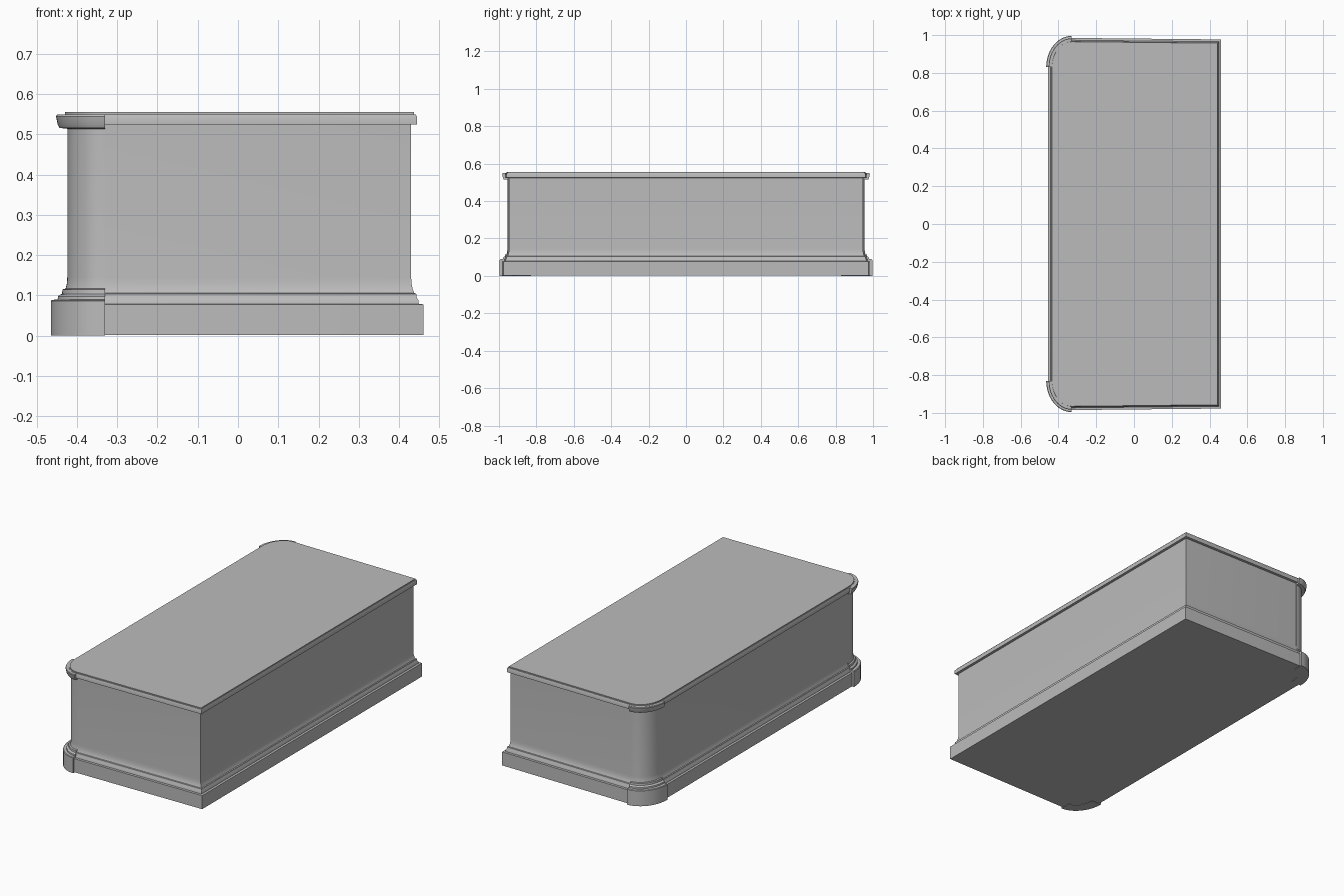
import bpy, bmesh, math

if "Cube" in bpy.data.objects:
    bpy.data.objects.remove(bpy.data.objects["Cube"])

stone = bpy.data.materials.new("grey stone")
stone.diffuse_color = (0.5, 0.5, 0.5, 1)
stone.use_nodes = True
stone.node_tree.nodes["Principled BSDF"].inputs["Base Color"].default_value = stone.diffuse_color

CX, CY = -0.33, 0.83          # centre of the rounded corners
RX, RY = 0.093, 0.124         # corner radii at wall level
STEPS = 12


def arc(sy, d, z):
    """Quarter ellipse from the end wall to the left wall, grown by d."""
    pts = []
    for i in range(STEPS + 1):
        a = math.pi / 2 * (1 + i / STEPS)
        pts.append((CX + (RX + d) * math.cos(a), sy * (CY + (RY + d) * math.sin(a)), z))
    return pts


def footprint(d, z):
    """Slab outline: square on the right, rounded on the left."""
    right = 0.43 + d
    return ([(right, 0.946 + d, z)] + arc(1, d, z)
            + arc(-1, d, z)[::-1] + [(right, -0.946 - d, z)])


def loft(name, rings, close_profile=False):
    """Skin a stack of rings; open rings with a closed profile get end faces."""
    bm = bmesh.new()
    rows = [[bm.verts.new(p) for p in ring] for ring in rings]
    n, m = len(rows[0]), len(rows)
    for j in range(m if close_profile else m - 1):
        a, b = rows[j], rows[(j + 1) % m]
        for i in range(n - 1 if close_profile else n):
            k = (i + 1) % n
            bm.faces.new((a[i], a[k], b[k], b[i]))
    if close_profile:
        bm.faces.new([r[0] for r in rows])
        bm.faces.new([r[-1] for r in rows])
    else:
        bm.faces.new(rows[0])
        bm.faces.new(rows[-1])
    bmesh.ops.recalc_face_normals(bm, faces=bm.faces)
    mesh = bpy.data.meshes.new(name)
    bm.to_mesh(mesh)
    bm.free()
    mesh.materials.append(stone)
    obj = bpy.data.objects.new(name, mesh)
    bpy.context.collection.objects.link(obj)
    bpy.ops.object.select_all(action='DESELECT')
    bpy.context.view_layer.objects.active = obj
    obj.select_set(True)
    bpy.ops.object.shade_smooth_by_angle(angle=math.radians(35))
    return obj


# Main body: plinth, base moulding, wall, overhanging top (outset, height)
body_profile = [(0.031, 0.002), (0.031, 0.078), (0.019, 0.079), (0.018, 0.088),
                (0.014, 0.094), (0.013, 0.104), (0.008, 0.106), (0.004, 0.115),
                (0.001, 0.13), (0.0, 0.145), (0.0, 0.524), (0.014, 0.525),
                (0.014, 0.545), (0.011, 0.55), (0.007, 0.55), (0.007, 0.556)]
loft("tomb_body", [footprint(d, z) for d, z in body_profile])

# Rounded corner posts on the left side, slightly proud of the body
corner_profile = [(-0.02, 0.0), (0.042, 0.0), (0.042, 0.086), (0.039, 0.089),
                  (0.025, 0.09), (0.024, 0.098), (0.019, 0.102), (0.014, 0.104),
                  (0.013, 0.115), (0.005, 0.117), (0.002, 0.13), (0.001, 0.145),
                  (0.001, 0.514), (0.02, 0.516), (0.025, 0.525), (0.029, 0.545),
                  (0.027, 0.549), (-0.02, 0.549)]
for side, sy in (("back", 1), ("front", -1)):
    loft(side + "_corner_post", [arc(sy, d, z) for d, z in corner_profile], True)
